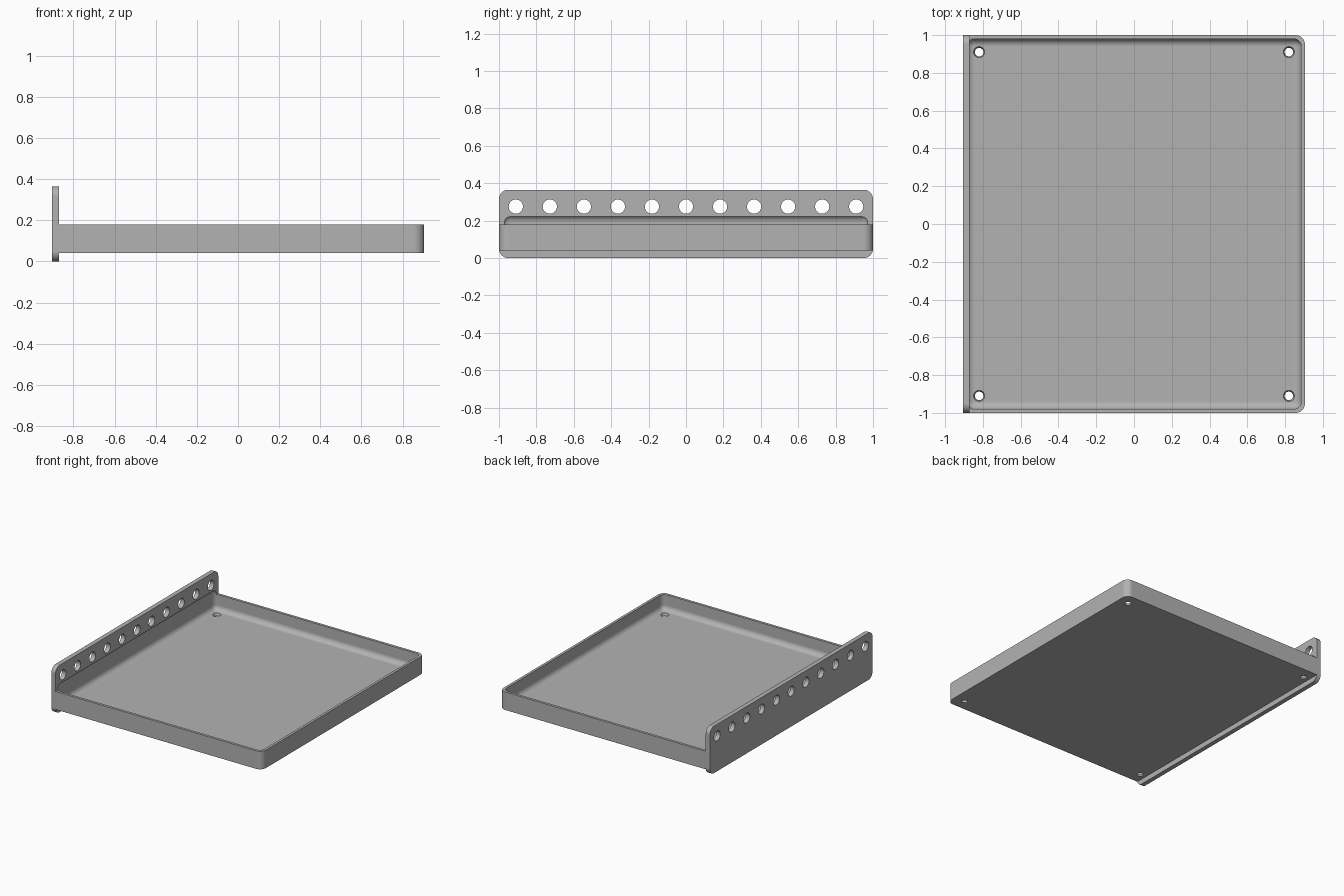
import bpy, bmesh, math
from mathutils import Matrix, Vector

cube = bpy.data.objects.get("Cube")
if cube:
    bpy.data.objects.remove(cube, do_unlink=True)

# Single flat material
grey = bpy.data.materials.new("plain grey")
grey.use_nodes = True
colour = (0.45, 0.45, 0.45, 1)
grey.diffuse_color = colour
grey.node_tree.nodes["Principled BSDF"].inputs["Base Color"].default_value = colour


def make_box(name, low, high, radius=0, pick=None, segments=12):
    """Box between two corners, rounding the edges that pick() accepts."""
    low, high = Vector(low), Vector(high)
    bm = bmesh.new()
    bmesh.ops.create_cube(bm, size=1)
    bmesh.ops.scale(bm, vec=high - low, verts=bm.verts)
    bmesh.ops.translate(bm, vec=(low + high) / 2, verts=bm.verts)
    if radius:
        edges = [e for e in bm.edges if pick(e.verts[0].co, e.verts[1].co)]
        bmesh.ops.bevel(bm, geom=edges, offset=radius, segments=segments,
                        affect='EDGES', profile=0.5)
    return finish(name, bm)


def add_cone(bm, centre, r1, r2, depth, turn=Matrix()):
    bmesh.ops.create_cone(bm, cap_ends=True, segments=32, radius1=r1, radius2=r2,
                          depth=depth, matrix=Matrix.Translation(centre) @ turn)


def finish(name, bm):
    mesh = bpy.data.meshes.new(name)
    bm.to_mesh(mesh)
    bm.free()
    mesh.materials.append(grey)
    obj = bpy.data.objects.new(name, mesh)
    bpy.context.collection.objects.link(obj)
    return obj


def select(obj):
    bpy.ops.object.select_all(action='DESELECT')
    obj.select_set(True)
    bpy.context.view_layer.objects.active = obj


def cut(obj, cutter):
    select(obj)
    mod = obj.modifiers.new("cut", 'BOOLEAN')
    mod.operation, mod.solver, mod.object = 'DIFFERENCE', 'EXACT', cutter
    bpy.ops.object.modifier_apply(modifier=mod.name)


left, inner, right = -0.905, -0.87, 0.905
base, rim, top = 0.04, 0.18, 0.365

# Shallow tray, with its two free upright corners rounded
tray = make_box("tray", (inner, -1, base), (right, 1, rim), 0.05,
                lambda a, b: a.x > 0 and b.x > 0 and abs(a.z - b.z) > 0.01)

# Upright mounting plate, with four rounded corners
plate = make_box("mounting_plate", (left, -1, 0), (inner, 1, top), 0.05,
                 lambda a, b: abs(a.x - b.x) > 0.01)

# Rounded hollow that scoops the tray and slightly recesses the plate
hollow = make_box("hollow_cutter", (-0.885, -0.98, 0.06), (0.885, 0.98, 0.23), 0.04,
                  lambda a, b: True, 10)

# Countersunk screw holes in the tray floor
bm = bmesh.new()
for x in (-0.82, 0.82):
    for y in (-0.91, 0.91):
        add_cone(bm, (x, y, 0.05), 0.021, 0.031, 0.03)
floor_holes = finish("floor_hole_cutter", bm)

# Row of holes along the plate
bm = bmesh.new()
for i in range(-5, 6):
    add_cone(bm, (inner, i * 0.182, 0.275), 0.038, 0.038, 0.2,
             Matrix.Rotation(math.pi / 2, 4, 'Y'))
plate_holes = finish("plate_hole_cutter", bm)

cut(tray, hollow)
cut(tray, floor_holes)
cut(plate, hollow)
cut(plate, plate_holes)
for cutter in (hollow, floor_holes, plate_holes):
    bpy.data.objects.remove(cutter, do_unlink=True)

# Smooth the fillets while keeping flats and rims crisp
for obj in (tray, plate):
    select(obj)
    bpy.ops.object.shade_smooth_by_angle(angle=math.radians(30))
    mod = obj.modifiers.new("flat faces", 'WEIGHTED_NORMAL')
    mod.keep_sharp = True
    bpy.ops.object.modifier_apply(modifier=mod.name)
